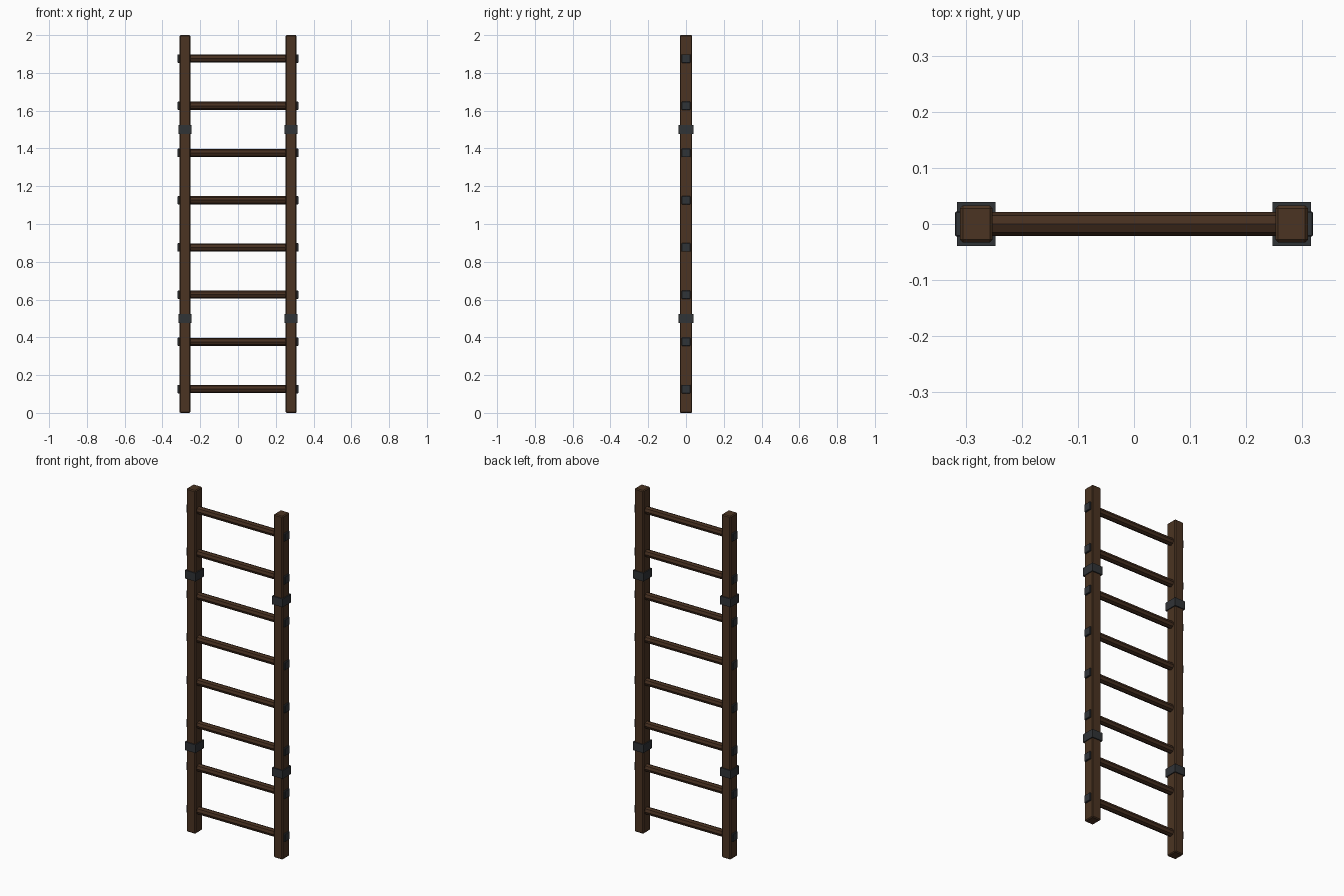
import bpy
import math

if "Cube" in bpy.data.objects:
    bpy.data.objects.remove(bpy.data.objects["Cube"])


def material(name, color):
    m = bpy.data.materials.new(name)
    m.diffuse_color = (*color, 1)
    m.use_nodes = True
    m.node_tree.nodes["Principled BSDF"].inputs["Base Color"].default_value = m.diffuse_color
    return m


rail_wood = material("rail wood", (0.070, 0.034, 0.016))
rung_wood = material("rung wood", (0.060, 0.028, 0.014))
iron = material("dark iron", (0.030, 0.033, 0.037))


def box(name, loc, size, mat, bevel=0.0):
    bpy.ops.mesh.primitive_cube_add(size=1, location=loc)
    ob = bpy.context.object
    ob.name = name
    ob.scale = size
    bpy.ops.object.transform_apply(location=False, rotation=False, scale=True)
    ob.data.materials.append(mat)
    if bevel:
        mod = ob.modifiers.new("chamfer", 'BEVEL')
        mod.width = bevel
        mod.segments = 1
    return ob


RAIL_X = 0.281

for side, label in ((-1, "left"), (1, "right")):
    # Upright rail with chamfered edges
    box(f"{label}_rail", (side * RAIL_X, 0, 1.0), (0.058, 0.066, 2.0), rail_wood, 0.005)
    # Iron straps wrapped around the rail
    for z in (0.5, 1.5):
        box(f"{label}_strap", (side * RAIL_X, 0, z), (0.069, 0.078, 0.048), iron)

for i in range(8):
    z = 0.126 + 0.25 * i
    # Eight-sided rung with corners at top, bottom, front and back
    bpy.ops.mesh.primitive_cylinder_add(vertices=8, radius=0.0215, depth=0.58,
                                        location=(0, 0, z), rotation=(0, math.pi / 2, 0))
    rung = bpy.context.object
    rung.name = "rung"
    rung.data.materials.append(rung_wood)
    # Iron end plates on the outside of the rails
    for side in (-1, 1):
        box("rung_end_plate", (side * 0.3115, 0, z), (0.015, 0.045, 0.045), iron, 0.002)
